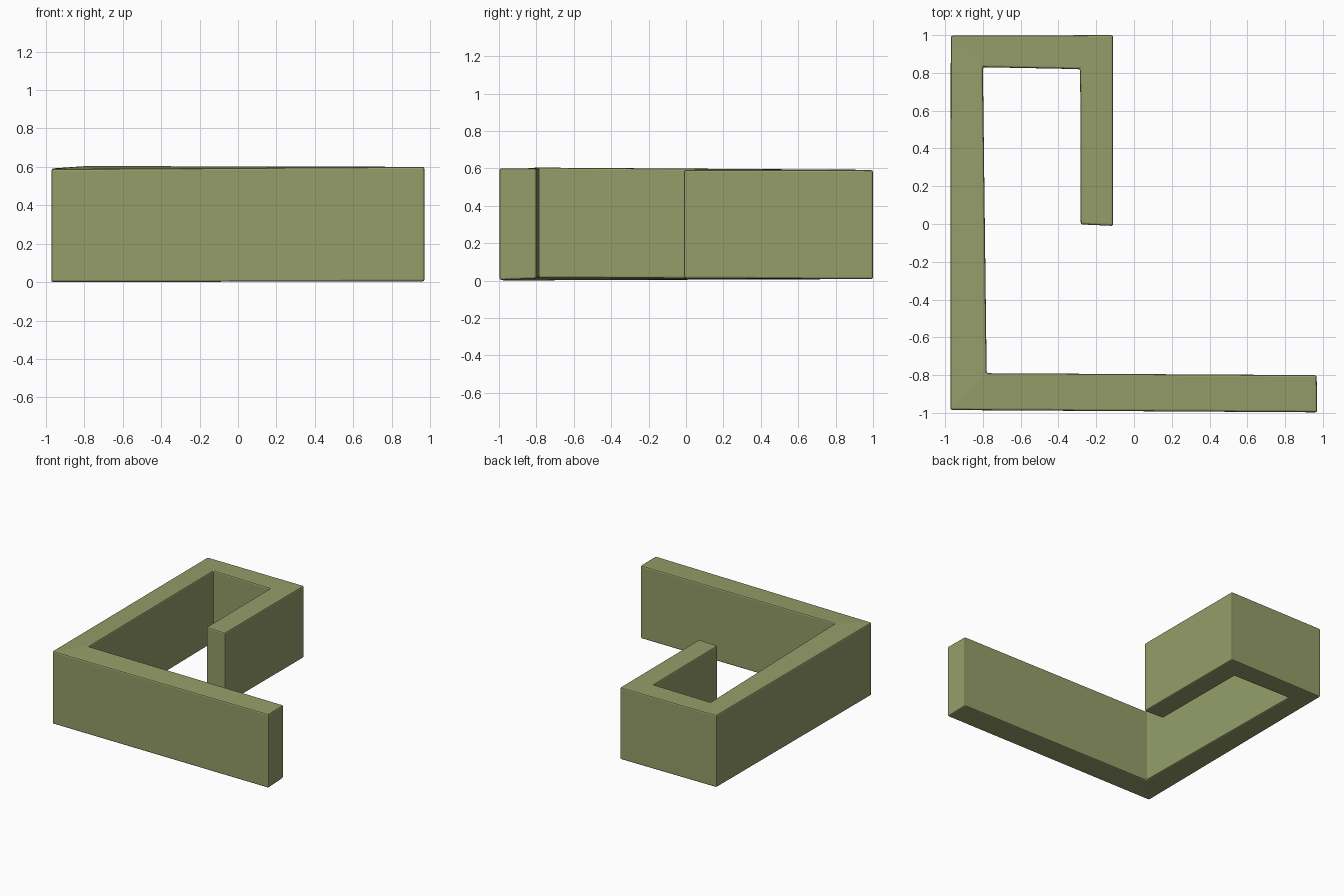
import bpy, bmesh

if "Cube" in bpy.data.objects:
    bpy.data.objects.remove(bpy.data.objects["Cube"])

# Wall path: (outer x, y), (inner x, y), top z outer, top z inner, bottom z outer, bottom z inner
sections = [
    ((0.97, -0.997), (0.967, -0.80), 0.60, 0.60, 0.003, 0.01),
    ((-0.972, -0.985), (-0.78, -0.79), 0.588, 0.605, 0.0, 0.014),
    ((-0.97, 0.997), (-0.80, 0.83), 0.592, 0.592, 0.008, 0.01),
    ((-0.11, 1.0), (-0.285, 0.82), 0.59, 0.592, 0.008, 0.01),
    ((-0.11, -0.01), (-0.282, -0.002), 0.592, 0.592, 0.012, 0.012),
]

bm = bmesh.new()
rings = []
for (ox, oy), (ix, iy), to, ti, bo, bi in sections:
    rings.append([bm.verts.new(p) for p in
                  ((ox, oy, bo), (ix, iy, bi), (ix, iy, ti), (ox, oy, to))])

# Four long sides per wall run, then the two end caps
for a, b in zip(rings, rings[1:]):
    for i in range(4):
        j = (i + 1) % 4
        bm.faces.new((a[i], a[j], b[j], b[i]))
bm.faces.new(rings[0])
bm.faces.new(rings[-1])
bmesh.ops.recalc_face_normals(bm, faces=bm.faces[:])

mesh = bpy.data.meshes.new("hooked_wall")
bm.to_mesh(mesh)
bm.free()
wall = bpy.data.objects.new("hooked_wall", mesh)
bpy.context.collection.objects.link(wall)

# Slightly softened edges
bevel = wall.modifiers.new("soft_edges", 'BEVEL')
bevel.width = 0.01
bevel.segments = 2
bevel.limit_method = 'ANGLE'

# Olive green
mat = bpy.data.materials.new("olive")
mat.diffuse_color = (0.30, 0.34, 0.14, 1.0)
mat.use_nodes = True
mat.node_tree.nodes["Principled BSDF"].inputs["Base Color"].default_value = mat.diffuse_color
mesh.materials.append(mat)
